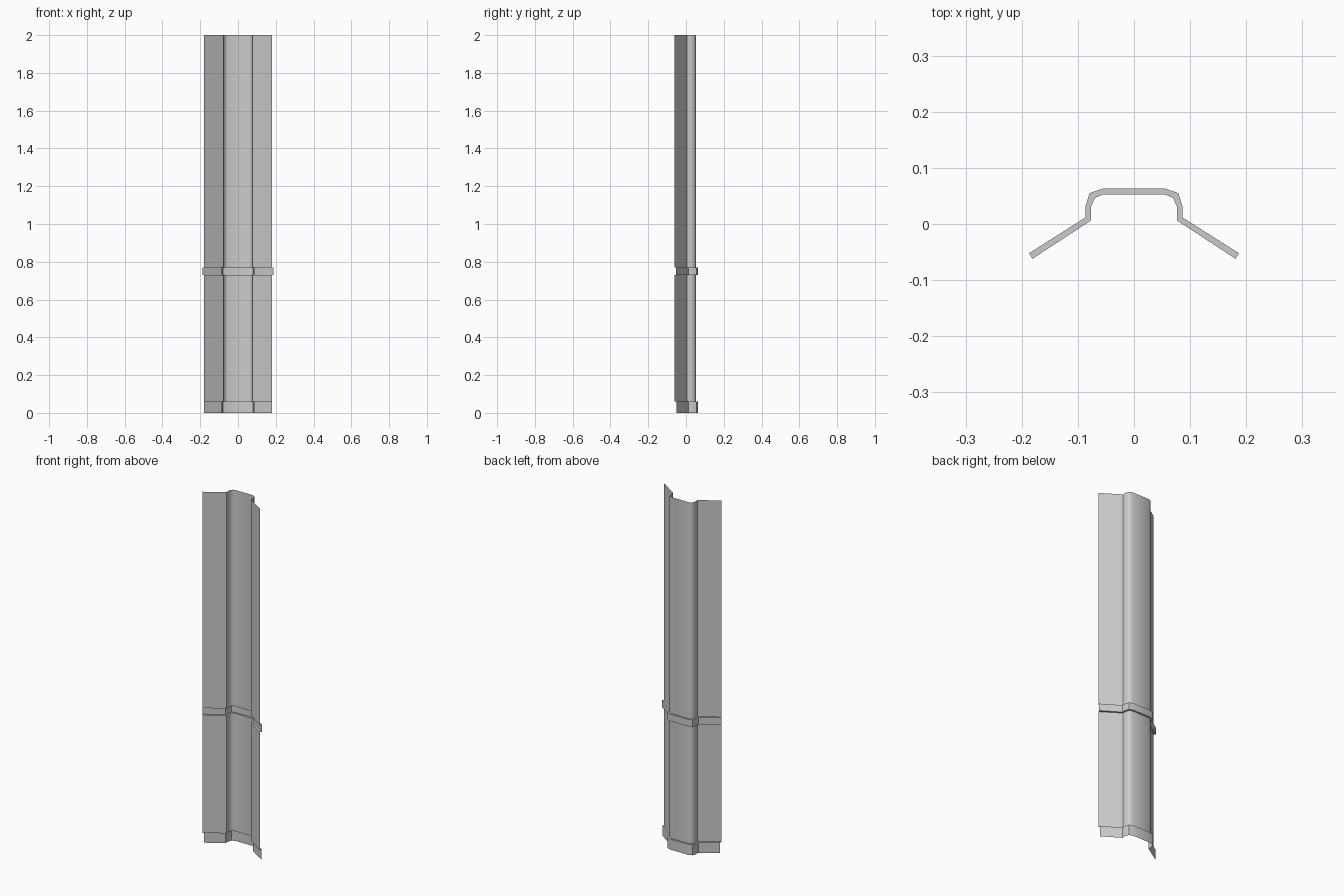
import bpy
import math

cube = bpy.data.objects.get("Cube")
if cube:
    bpy.data.objects.remove(cube, do_unlink=True)

# Single plain grey finish
grey = bpy.data.materials.new("light_grey")
grey.use_nodes = True
COLOUR = (0.6, 0.6, 0.6, 1.0)
grey.diffuse_color = COLOUR
grey.node_tree.nodes["Principled BSDF"].inputs["Base Color"].default_value = COLOUR

# Half cross-sections from the wing tip to the channel back (x mirrored below)
sheet = [(0.181, -0.062), (0.077, 0.006), (0.077, 0.030), (0.070, 0.046), (0.055, 0.053)]
raised = [(0.187, -0.052), (0.086, 0.012), (0.086, 0.033), (0.079, 0.055), (0.056, 0.063)]
foot = [(0.181, -0.049)] + raised[1:]


def full(half):
    return half + [(-x, y) for x, y in reversed(half)]


# Stack of sections: foot collar, lower sheet, joint band, upper sheet
levels = [(0.0, foot), (0.06, foot),
          (0.06, sheet), (0.73, sheet),
          (0.73, raised), (0.77, raised),
          (0.77, sheet), (2.0, sheet)]

verts = [(x, y, z) for z, half in levels for x, y in full(half)]
n = len(full(sheet))
faces = []
for row in range(len(levels) - 1):
    for i in range(n - 1):
        a = row * n + i
        faces.append((a, a + 1, a + n + 1, a + n))

mesh = bpy.data.meshes.new("channel_panel")
mesh.from_pydata(verts, [], faces)
mesh.materials.append(grey)
mesh.update()
panel = bpy.data.objects.new("channel_panel", mesh)
bpy.context.collection.objects.link(panel)

# Soft rounded channel corners, crisp folds and ledges
bpy.ops.object.select_all(action="DESELECT")
panel.select_set(True)
bpy.context.view_layer.objects.active = panel
bpy.ops.object.shade_smooth_by_angle(angle=math.radians(45))
